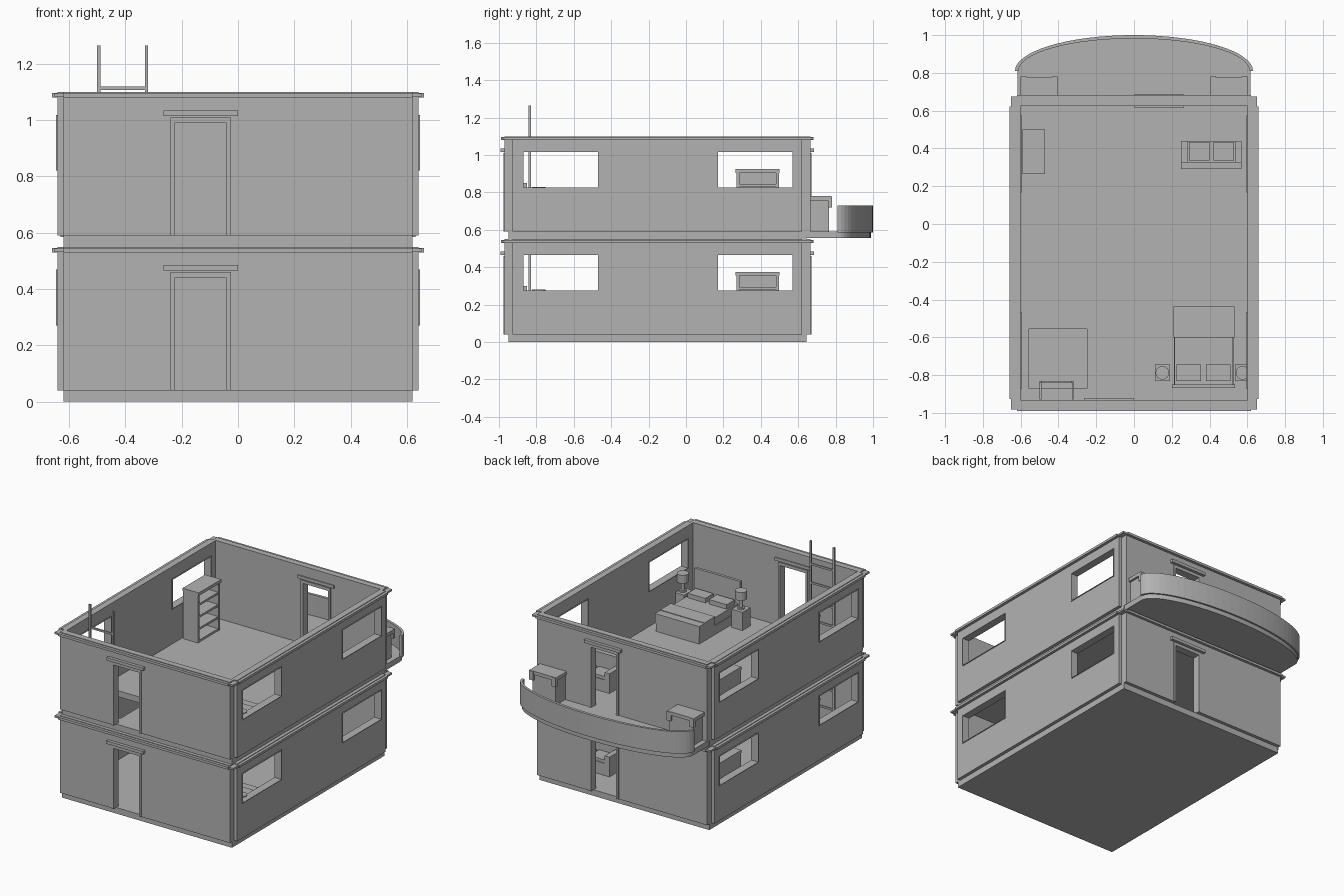
import bpy
import bmesh
import math

cube = bpy.data.objects.get("Cube")
if cube:
    bpy.data.objects.remove(cube, do_unlink=True)

GREY = (0.45, 0.45, 0.45, 1)
mat = bpy.data.materials.new("plain grey")
mat.use_nodes = True
mat.diffuse_color = GREY
mat.node_tree.nodes["Principled BSDF"].inputs["Base Color"].default_value = GREY

YC = -0.153      # middle of the house along y
STOREY = 0.55
FLOOR = 0.04
HX, HY = 0.62, 0.796   # half size of the core
IX, IY = 0.60, 0.778   # half size of the room


def prism(name, pts, z0, z1):
    """Extrude a flat outline from z0 to z1."""
    bm = bmesh.new()
    face = bm.faces.new([bm.verts.new((x, y, z0)) for x, y in pts])
    new = bmesh.ops.extrude_face_region(bm, geom=[face])["geom"]
    for v in new:
        if isinstance(v, bmesh.types.BMVert):
            v.co.z = z1
    bmesh.ops.recalc_face_normals(bm, faces=bm.faces)
    mesh = bpy.data.meshes.new(name)
    bm.to_mesh(mesh)
    bm.free()
    mesh.materials.append(mat)
    ob = bpy.data.objects.new(name, mesh)
    bpy.context.collection.objects.link(ob)
    return ob


def box(name, x0, x1, y0, y1, z0, z1):
    return prism(name, [(x0, y0), (x1, y0), (x1, y1), (x0, y1)], z0, z1)


def cylinder(name, x, y, r, z0, z1, sides=16):
    turns = [2 * math.pi * i / sides for i in range(sides)]
    return prism(name, [(x + r * math.cos(a), y + r * math.sin(a)) for a in turns], z0, z1)


def notched(out):
    """Outline of the house with stepped-back corners."""
    a, b, c, d = HX, HX + out, HY, HY + out
    e = HY - 0.022
    quarter = [(b, e), (a, e), (a, d)]
    pts = quarter + [(-x, y) for x, y in reversed(quarter)]
    pts += [(-x, -y) for x, y in quarter] + [(x, -y) for x, y in reversed(quarter)]
    return [(x, y + YC) for x, y in pts]


def cut(ob, cutters):
    """Subtract the cutters and throw them away."""
    bpy.context.view_layer.objects.active = ob
    for c in cutters:
        c.hide_render = True
        m = ob.modifiers.new("cut", "BOOLEAN")
        m.operation, m.solver, m.object = "DIFFERENCE", "EXACT", c
        bpy.ops.object.modifier_apply(modifier=m.name)
        bpy.data.objects.remove(c, do_unlink=True)


def room_cutter(z0, z1):
    return box("cutter", -IX, IX, YC - IY, YC + IY, z0, z1)


def door_trim(b, side):
    """Frame and lintel; side is -1 on the front, 1 on the back."""
    face = YC + side * (HY + 0.02)
    ya, yb = sorted((face - side * 0.045, face + side * 0.008))
    for x0, x1 in ((0.025, 0.04), (0.225, 0.24)):
        xa, xb = sorted((side * x0, side * x1))
        box("door_jamb", xa, xb, ya, yb, b + FLOOR, b + 0.46)
    xa, xb = sorted((side * 0.04, side * 0.225))
    box("door_head", xa, xb, ya, yb, b + 0.44, b + 0.46)
    xa, xb = sorted((0, side * 0.265))
    yl = sorted((face - side * 0.045, face + side * 0.022))
    box("door_lintel", xa, xb, yl[0], yl[1], b + 0.465, b + 0.485)


def window_trim(b, y0, y1, s):
    """Slim lining and sill of one window."""
    xa, xb = sorted((s * 0.595, s * 0.647))
    z0, z1, t = b + 0.275, b + 0.465, 0.004
    for ya, yb, za, zb in ((y0, y1, z0 - t, z0), (y0, y1, z1, z1 + t),
                           (y0 - t, y0, z0 - t, z1 + t), (y1, y1 + t, z0 - t, z1 + t)):
        box("window_lining", xa, xb, ya, yb, za, zb)


def bed(f):
    box("bed_base", 0.212, 0.528, -0.85, -0.44, f, f + 0.06)
    box("mattress", 0.215, 0.525, -0.85, -0.445, f + 0.06, f + 0.11)
    box("blanket", 0.208, 0.532, -0.60, -0.436, f + 0.055, f + 0.118)
    box("blanket_band", 0.208, 0.532, -0.60, -0.49, f + 0.118, f + 0.122)
    box("headboard", 0.20, 0.535, -0.868, -0.85, f, f + 0.26)
    for x in (0.225, 0.38):
        box("pillow", x, x + 0.13, -0.83, -0.745, f + 0.11, f + 0.14)
    # Nightstands with lamps
    for x in (0.15, 0.575):
        x1 = min(x + 0.04, IX)
        box("nightstand", x - 0.04, x1, -0.83, -0.745, f, f + 0.12)
        cylinder("lamp_foot", x, -0.788, 0.022, f + 0.12, f + 0.13)
        cylinder("lamp_stem", x, -0.788, 0.012, f + 0.13, f + 0.19)
        cylinder("lamp_shade", x, -0.788, 0.036, f + 0.185, f + 0.24)


def sofa(f):
    box("sofa_seat", 0.25, 0.57, 0.29, 0.44, f, f + 0.08)
    box("sofa_back", 0.25, 0.57, 0.29, 0.328, f + 0.08, f + 0.19)
    for x in (0.25, 0.535):
        box("sofa_arm", x, x + 0.035, 0.328, 0.44, f + 0.08, f + 0.13)
    for x in (0.29, 0.42):
        box("sofa_cushion", x, x + 0.11, 0.335, 0.435, f + 0.08, f + 0.10)


def bookcase(f):
    h = 0.335
    box("bookcase_back", -0.59, -0.575, 0.27, 0.497, f, f + h)
    for y in (0.27, 0.482):
        box("bookcase_side", -0.575, -0.48, y, y + 0.015, f, f + h - 0.02)
    box("bookcase_top", -0.59, -0.472, 0.265, 0.50, f + h - 0.02, f + h)
    for i in range(4):
        z = f + i * 0.08
        box("bookcase_shelf", -0.575, -0.482, 0.285, 0.482, z, z + 0.014)


def ladder(f):
    for x in (-0.495, -0.325):
        box("ladder_rail", x - 0.006, x + 0.006, -0.842, -0.83, f, f + 0.675)
        box("ladder_bracket", x - 0.004, x + 0.004, -0.93, -0.842, f + 0.14, f + 0.15)
    for i in range(5):
        z = f + 0.025 + i * 0.123
        box("ladder_rung", -0.49, -0.33, -0.841, -0.831, z, z + 0.012)


windows = ((-0.87, -0.47), (0.17, 0.57))
for level in range(2):
    b = level * STOREY
    f = b + FLOOR
    # Floor slab, with a hatch above the lower ladder
    slab = box("floor_slab", -HX, HX, YC - HY, YC + HY, b, f)
    if level:
        cut(slab, [box("cutter", -0.555, -0.25, -0.87, -0.555, b - 0.1, f + 0.1)])

    # Walls with openings
    walls = prism("walls", notched(0.022), f, b + STOREY)
    cutters = [room_cutter(f - 0.1, b + 0.7)]
    for y0, y1 in windows:
        cutters.append(box("cutter", -1, 1, y0, y1, b + 0.275, b + 0.465))
    cutters.append(box("cutter", -0.225, -0.04, -1.2, -0.6, f - 0.1, b + 0.44))
    cutters.append(box("cutter", 0.04, 0.225, 0.4, 0.9, f - 0.1, b + 0.44))
    cut(walls, cutters)

    # Cornice around the top
    cornice = prism("cornice", notched(0.04), b + 0.53, b + 0.546)
    cut(cornice, [room_cutter(b + 0.4, b + 0.7)])
    corner = box("cornice_corners", -0.652, 0.652, YC - 0.828, YC + 0.828, b + 0.532, b + 0.544)
    cut(corner, [room_cutter(b + 0.4, b + 0.7)])

    for s in (-1, 1):
        door_trim(b, s)
        for y0, y1 in windows:
            window_trim(b, y0, y1, s)
    bed(f)
    sofa(f)
    bookcase(f)
    ladder(f)


# Curved balcony
def arc(a, b, n=32):
    angles = [math.pi * i / n for i in range(n + 1)]
    return [(a * math.cos(t), 0.81 + b * math.sin(t)) for t in angles]


prism("balcony_floor", [(0.617, 0.64)] + arc(0.617, 0.178) + [(-0.617, 0.64)], 0.555, 0.592)
prism("balcony_rail", arc(0.63, 0.19) + arc(0.612, 0.172)[::-1], 0.585, 0.73)

# Cabinets at both ends of the balcony
for s in (-1, 1):
    def part(name, x0, x1, y0, y1, z0, z1):
        xa, xb = sorted((s * x0, s * x1))
        box(name, xa, xb, y0, y1, z0, z1)
    part("cabinet_body", 0.415, 0.585, 0.66, 0.765, 0.59, 0.76)
    part("cabinet_top", 0.405, 0.60, 0.66, 0.775, 0.757, 0.78)
    for x in (0.405, 0.57):
        part("cabinet_lip", x, x + 0.03, 0.76, 0.78, 0.72, 0.779)
